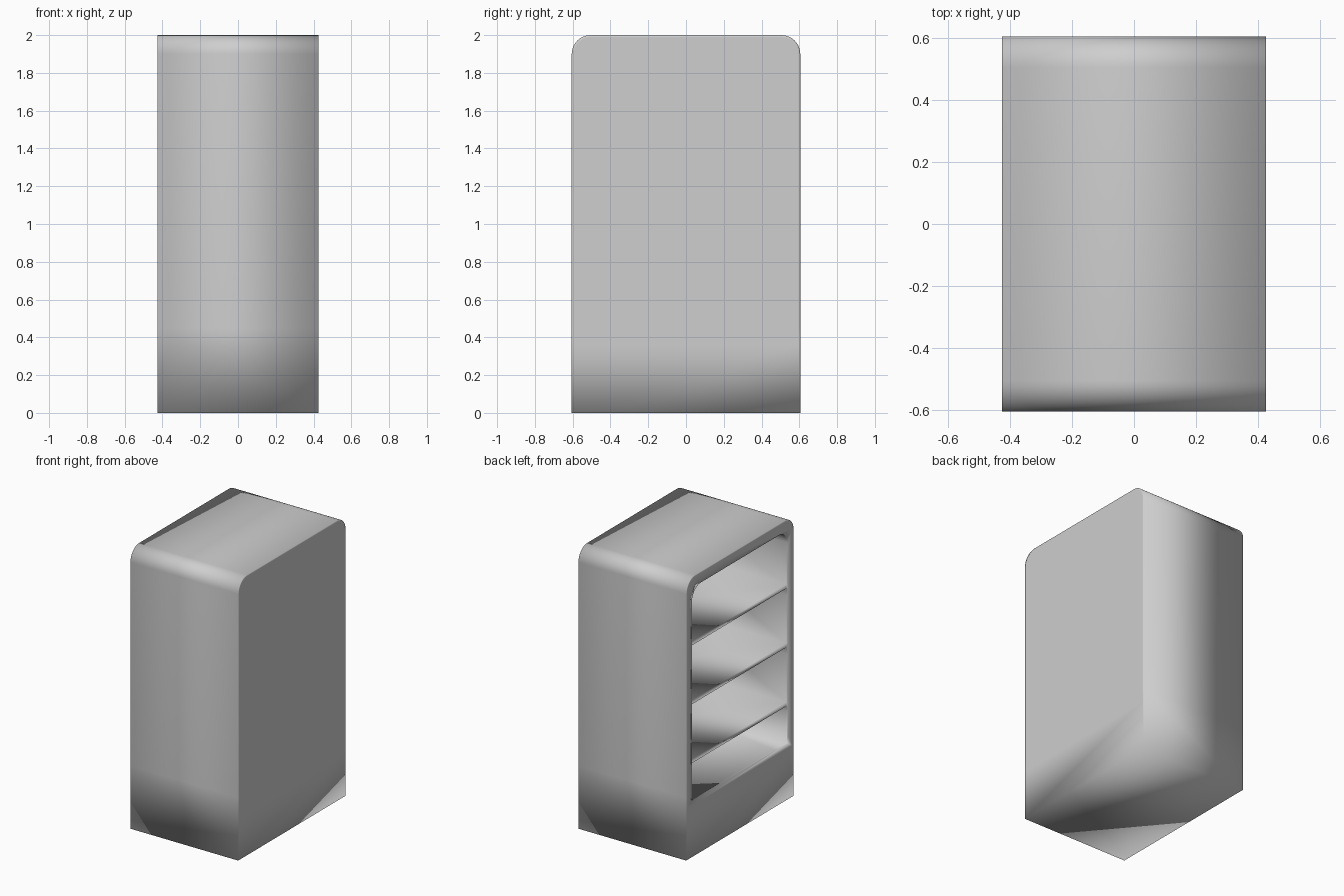
import bpy, bmesh, math

cube = bpy.data.objects.get("Cube")
if cube:
    bpy.data.objects.remove(cube)

WIDTH, DEPTH, HEIGHT = 0.85, 1.21, 2.0
SIDE = WIDTH / 2
WALL = 0.065
OPEN_HALF = DEPTH / 2 - WALL

grey = bpy.data.materials.new("mid_grey")
grey.use_nodes = True
grey.diffuse_color = (0.62, 0.62, 0.62, 1)
grey.node_tree.nodes["Principled BSDF"].inputs["Base Color"].default_value = grey.diffuse_color


def arch(half, bottom, top, radius, steps=8):
    """Rectangle outline in y and z with rounded upper corners."""
    pts = [(-half, bottom), (half, bottom)]
    for centre, start in ((half - radius, 0), (radius - half, 90)):
        for i in range(steps + 1):
            a = math.radians(start + 90 * i / steps)
            pts.append((centre + radius * math.cos(a), top - radius + radius * math.sin(a)))
    return pts


def box(half, bottom, top):
    """Plain rectangle outline in y and z."""
    return [(-half, bottom), (half, bottom), (half, top), (-half, top)]


def prism(profile, x0, x1):
    """Extrude a y-z outline along x into a smooth-shaded bmesh."""
    bm = bmesh.new()
    face = bm.faces.new([bm.verts.new((x0, y, z)) for y, z in profile])
    new = bmesh.ops.extrude_face_region(bm, geom=[face])["geom"]
    bmesh.ops.translate(bm, vec=(x1 - x0, 0, 0),
                        verts=[v for v in new if isinstance(v, bmesh.types.BMVert)])
    bmesh.ops.recalc_face_normals(bm, faces=bm.faces)
    return bm


def finish(bm, name):
    for f in bm.faces:
        f.smooth = True
    mesh = bpy.data.meshes.new(name)
    bm.to_mesh(mesh)
    bm.free()
    mesh.materials.append(grey)
    obj = bpy.data.objects.new(name, mesh)
    bpy.context.collection.objects.link(obj)
    return obj


def cut(target, name, profile, x0, x1):
    cutter = finish(prism(profile, x0, x1), name)
    cutter.hide_render = True
    cutter.hide_set(True)
    mod = target.modifiers.new(name, "BOOLEAN")
    mod.operation = "DIFFERENCE"
    mod.solver = "EXACT"
    mod.object = cutter


# Cabinet body: a loop above the base, and flat panels inset on both x sides
bm = prism(arch(DEPTH / 2, 0, HEIGHT, 0.1), -SIDE, SIDE)
bmesh.ops.bisect_plane(bm, geom=bm.verts[:] + bm.edges[:] + bm.faces[:],
                       plane_co=(0, 0, 0.45), plane_no=(0, 0, 1))
seams = [e for e in bm.edges if all(abs(f.normal.x) > 0.9 for f in e.link_faces)]
bmesh.ops.dissolve_edges(bm, edges=seams, use_verts=False)
caps = [f for f in bm.faces if abs(f.normal.x) > 0.9]
bmesh.ops.inset_individual(bm, faces=caps, thickness=0.012)
for f in caps:
    for v in f.verts:
        if v.co.z < 0.1:
            v.co.z = 0.36
cabinet = finish(bm, "cabinet")

# Shallow opening, then four bays that leave three shelves between them
cut(cabinet, "opening_cutter", arch(OPEN_HALF, 0.4, 1.92, 0.1), -SIDE - 0.1, -SIDE + 0.012)
for i in range(4):
    top = 0.66 + 0.42 * i
    floor = top - 0.39 if i else 0.4
    outline = arch(OPEN_HALF, floor, 1.92, 0.1) if i == 3 else box(OPEN_HALF, floor, top)
    cut(cabinet, f"bay_cutter_{i + 1}", outline, -SIDE - 0.1, SIDE - WALL)
